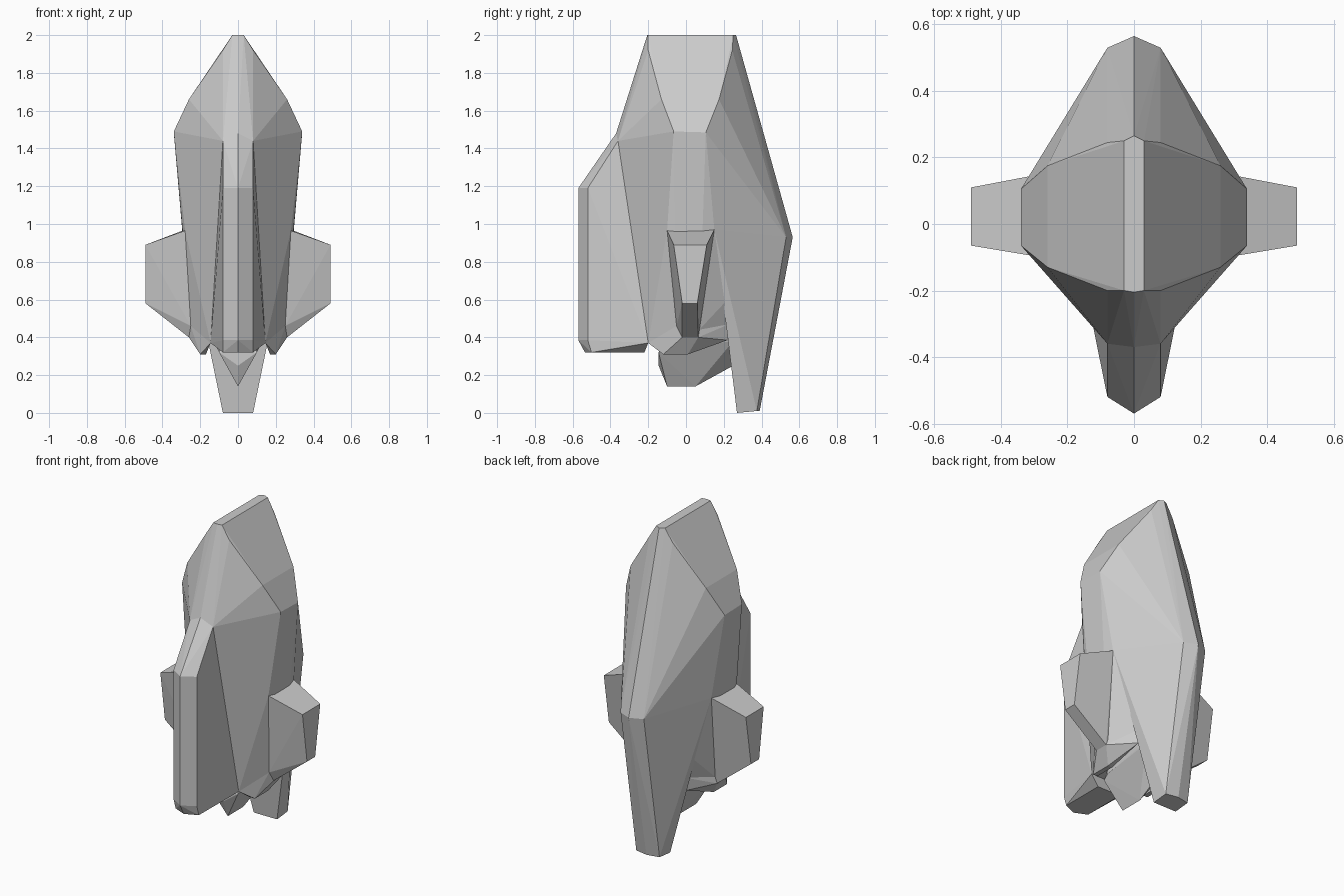
import bpy, bmesh
from math import radians

if "Cube" in bpy.data.objects:
    bpy.data.objects.remove(bpy.data.objects["Cube"])


def faceted(name, points, sides=(1, -1)):
    """Flat-faced solid wrapped round a few corner points, mirrored across x."""
    bm = bmesh.new()
    for p in {(s * x, y, z) for x, y, z in points for s in sides}:
        bm.verts.new(p)
    res = bmesh.ops.convex_hull(bm, input=bm.verts[:])
    loose = [v for v in bm.verts if not v.link_faces]
    bmesh.ops.delete(bm, geom=loose, context='VERTS')
    bmesh.ops.dissolve_limit(bm, angle_limit=radians(1.5),
                             verts=bm.verts[:], edges=bm.edges[:])
    bmesh.ops.recalc_face_normals(bm, faces=bm.faces[:])
    mesh = bpy.data.meshes.new(name)
    bm.to_mesh(mesh)
    bm.free()
    obj = bpy.data.objects.new(name, mesh)
    bpy.context.collection.objects.link(obj)
    return obj


# Corners shared by neighbouring parts
front_shoulder = [(.08, -.36, 1.44), (0, -.37, 1.48)]
rear_shoulder = [(.08, .53, .93), (0, .565, .93)]
wing_front, wing_rear = (.28, -.10, .965), (.28, .15, .97)
keel_root, fin_root = (.145, -.20, .37), (.15, .23, .47)
flank = [(.25, -.05, .46), (.25, .07, .44)]

# Main hull
faceted("main_hull", [
    (0, -.205, 2), (.03, -.20, 2), (.03, .25, 2), (0, .265, 2),
    (.08, -.20, 1.92), (.08, .245, 1.92),
    (.26, -.13, 1.66), (.26, .175, 1.66),
    (.34, -.065, 1.49), (.34, .105, 1.485),
    wing_front, wing_rear, keel_root, fin_root,
    *front_shoulder, *rear_shoulder, *flank])

# Front keel
faceted("front_keel", [
    *front_shoulder, (0, -.57, 1.19), (.08, -.52, 1.19),
    (0, -.57, .385), (.08, -.52, .385),
    (0, -.535, .32), (.08, -.50, .32), (.08, -.22, .32), keel_root])

# Rear fin
faceted("rear_fin", [
    *rear_shoulder, wing_rear, fin_root,
    (.08, .375, .01), (0, .39, .01), (.08, .27, 0)])

# Lower keel between the front keel and the fin
faceted("lower_keel", [
    (.10, -.145, .32), (0, -.145, .25), (.11, -.10, .34),
    (0, -.10, .14), (0, .05, .14), (0, .17, .25), (0, .25, .25),
    (.12, .17, .38), (.12, .25, .38), (.08, -.1, .45), (.08, .25, .5)])

# Side wings and the rims under them
for side, s in (("right", 1), ("left", -1)):
    faceted(side + "_wing", [
        wing_front, wing_rear,
        (.49, -.065, .89), (.49, .11, .89), (.49, -.02, .58), (.49, .06, .58),
        (.26, -.02, .40), (.26, .065, .40), *flank,
        (.2, -.05, .9), (.2, .07, .9)], (s,))
    faceted(side + "_lower_rim", [
        *flank, (.26, -.02, .40), (.26, .065, .40), keel_root,
        (.20, -.12, .31), (.20, .01, .31), (.17, -.12, .31), (.17, .01, .31),
        (.15, .22, .385), fin_root], (s,))
